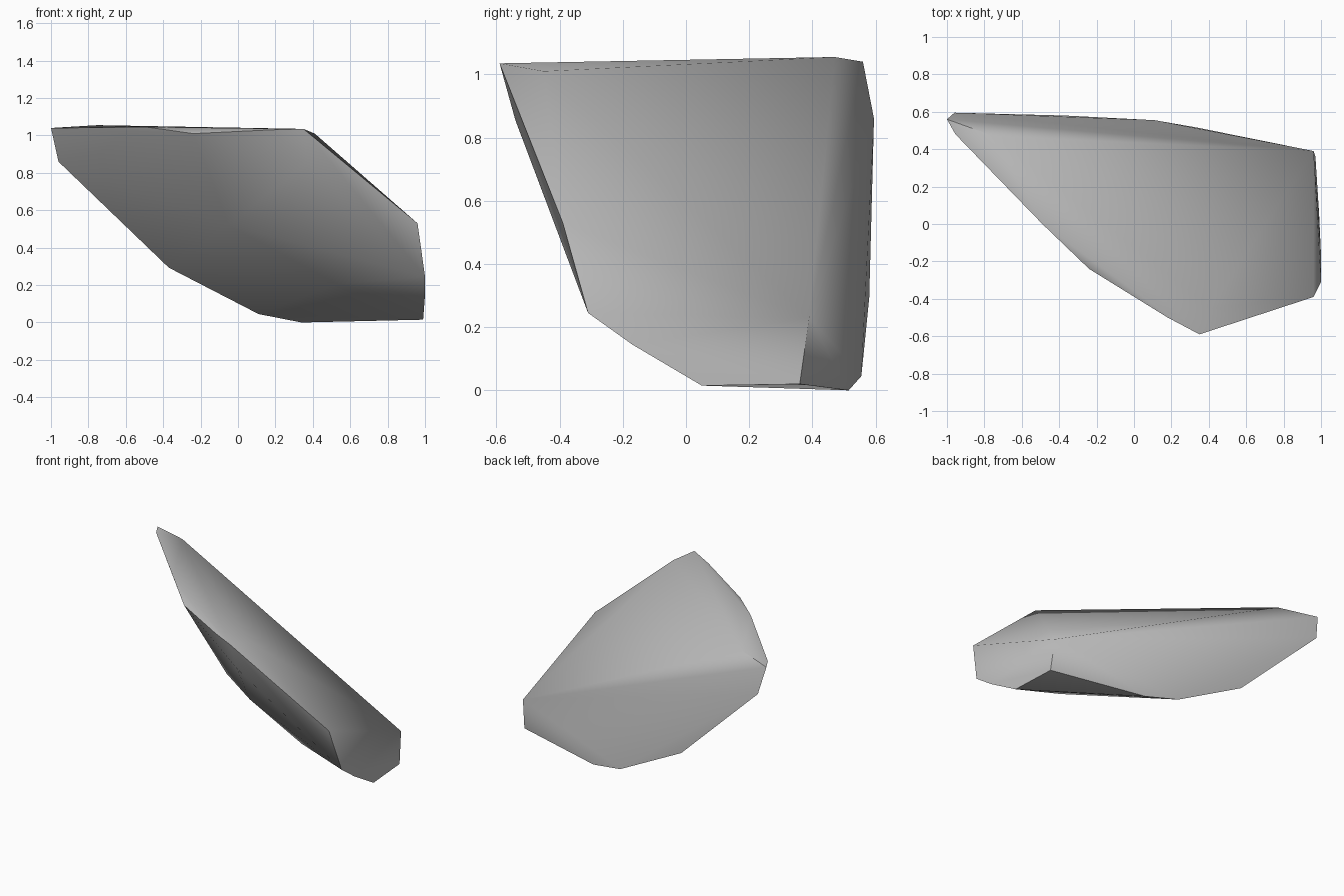
import bpy, bmesh, math

if "Cube" in bpy.data.objects:
    bpy.data.objects.remove(bpy.data.objects["Cube"], do_unlink=True)

# Corners of the stone shard, grouped by region
top_rim = [(-1, .56, 1.04), (-.955, .48, 1.04), (-.49, 0, 1.045), (-.24, -.24, 1.01),
           (.18, -.5, 1.03), (.35, -.59, 1.035), (.41, -.45, 1.01), (-.75, .47, 1.055)]
broken_end = [(.96, -.39, .53), (1, -.31, .245), (1, -.17, .145),
              (.99, .05, .015), (.97, .36, .02), (.96, .39, .23)]
back_edge = [(-.96, .595, .86), (-.37, .58, .293), (.11, .555, .045), (.34, .515, 0)]
front_belly = [(.37, -.54, .855), (-.05, -.05, .52), (.2, -.16, .455), (.53, -.07, .205)]

# Wrap the corners in a convex skin
bm = bmesh.new()
for corner in top_rim + broken_end + back_edge + front_belly:
    bm.verts.new(corner)
bmesh.ops.convex_hull(bm, input=bm.verts[:])
bmesh.ops.delete(bm, geom=[v for v in bm.verts if not v.link_faces], context='VERTS')
bmesh.ops.recalc_face_normals(bm, faces=bm.faces[:])
mesh = bpy.data.meshes.new("stone_shard")
bm.to_mesh(mesh)
bm.free()

# Plain grey stone
stone = bpy.data.materials.new("grey_stone")
stone.use_nodes = True
grey = (.5, .5, .5, 1)
stone.diffuse_color = grey
for node in stone.node_tree.nodes:
    if node.type == 'BSDF_PRINCIPLED':
        node.inputs["Base Color"].default_value = grey
mesh.materials.append(stone)

shard = bpy.data.objects.new("stone_shard", mesh)
bpy.context.collection.objects.link(shard)

# Soft facets with crisp broken edges
bpy.ops.object.select_all(action='DESELECT')
shard.select_set(True)
bpy.context.view_layer.objects.active = shard
bpy.ops.object.shade_smooth_by_angle(angle=math.radians(60))
